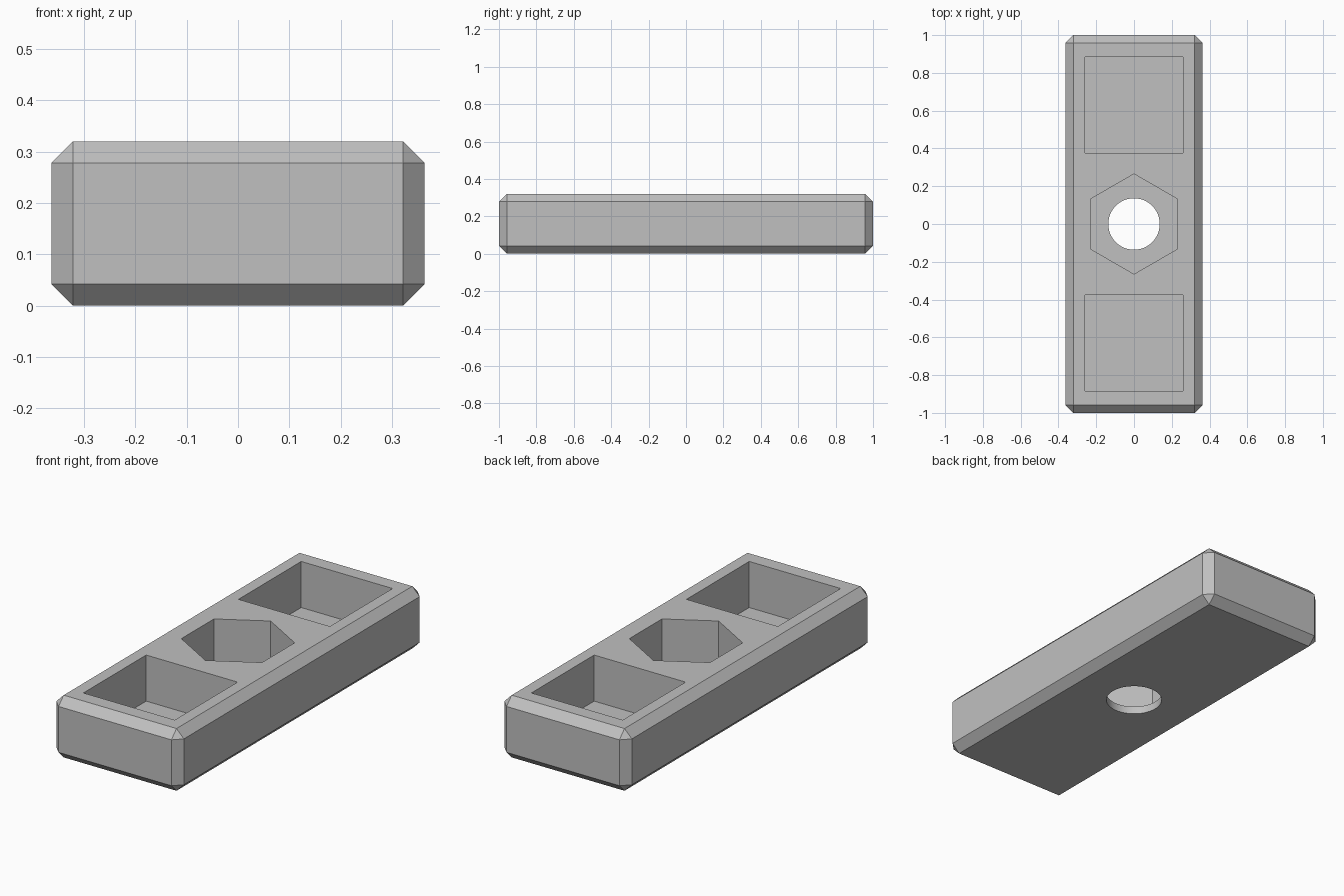
import bpy
import bmesh
from math import cos, sin, pi, radians

cube = bpy.data.objects.get("Cube")
if cube:
    bpy.data.objects.remove(cube, do_unlink=True)

WIDTH, LENGTH, HEIGHT = 0.726, 2.0, 0.32
CHAMFER = 0.042
POCKET_FLOOR, HEX_FLOOR = 0.083, 0.04
ABOVE = HEIGHT + 0.1

grey = bpy.data.materials.new("light grey")
grey.use_nodes = True
colour = (0.527, 0.527, 0.527, 1.0)
grey.diffuse_color = colour
grey.node_tree.nodes["Principled BSDF"].inputs["Base Color"].default_value = colour


def prism(name, outline, bottom, top):
    """Extrude a flat outline from bottom to top."""
    bm = bmesh.new()
    face = bm.faces.new([bm.verts.new((x, y, bottom)) for x, y in outline])
    made = bmesh.ops.extrude_face_region(bm, geom=[face])["geom"]
    for v in made:
        if isinstance(v, bmesh.types.BMVert):
            v.co.z = top
    bmesh.ops.recalc_face_normals(bm, faces=bm.faces)
    mesh = bpy.data.meshes.new(name)
    bm.to_mesh(mesh)
    bm.free()
    mesh.materials.append(grey)
    obj = bpy.data.objects.new(name, mesh)
    bpy.context.collection.objects.link(obj)
    return obj


def rectangle(width, length, y=0.0):
    w, h = width / 2, length / 2
    return [(-w, y - h), (w, y - h), (w, y + h), (-w, y + h)]


def polygon(sides, radius):
    turns = [pi / 2 + 2 * pi * i / sides for i in range(sides)]
    return [(radius * cos(a), radius * sin(a)) for a in turns]


# Chamfered bar
body = prism("slotted_bar", rectangle(WIDTH, LENGTH), 0, HEIGHT)
bevel = body.modifiers.new("chamfer", "BEVEL")
bevel.width = CHAMFER
bevel.segments = 1

# Two square pockets, a hexagonal nut recess and a through hole
cutters = [
    prism("front_pocket_cutter", rectangle(0.52, 0.51, -0.63), POCKET_FLOOR, ABOVE),
    prism("back_pocket_cutter", rectangle(0.52, 0.51, 0.63), POCKET_FLOOR, ABOVE),
    prism("nut_recess_cutter", polygon(6, 0.265), HEX_FLOOR, ABOVE),
    prism("bolt_hole_cutter", polygon(64, 0.136), -0.1, ABOVE),
]
for cutter in cutters:
    cut = body.modifiers.new(cutter.name, "BOOLEAN")
    cut.operation = "DIFFERENCE"
    cut.solver = "EXACT"
    cut.object = cutter
    cutter.hide_render = True

# Apply the cuts, then discard the cutters
bpy.ops.object.select_all(action="DESELECT")
body.select_set(True)
bpy.context.view_layer.objects.active = body
for name in [m.name for m in body.modifiers]:
    bpy.ops.object.modifier_apply(modifier=name)
for cutter in cutters:
    bpy.data.objects.remove(cutter, do_unlink=True)

bpy.ops.object.shade_smooth_by_angle(angle=radians(30))
